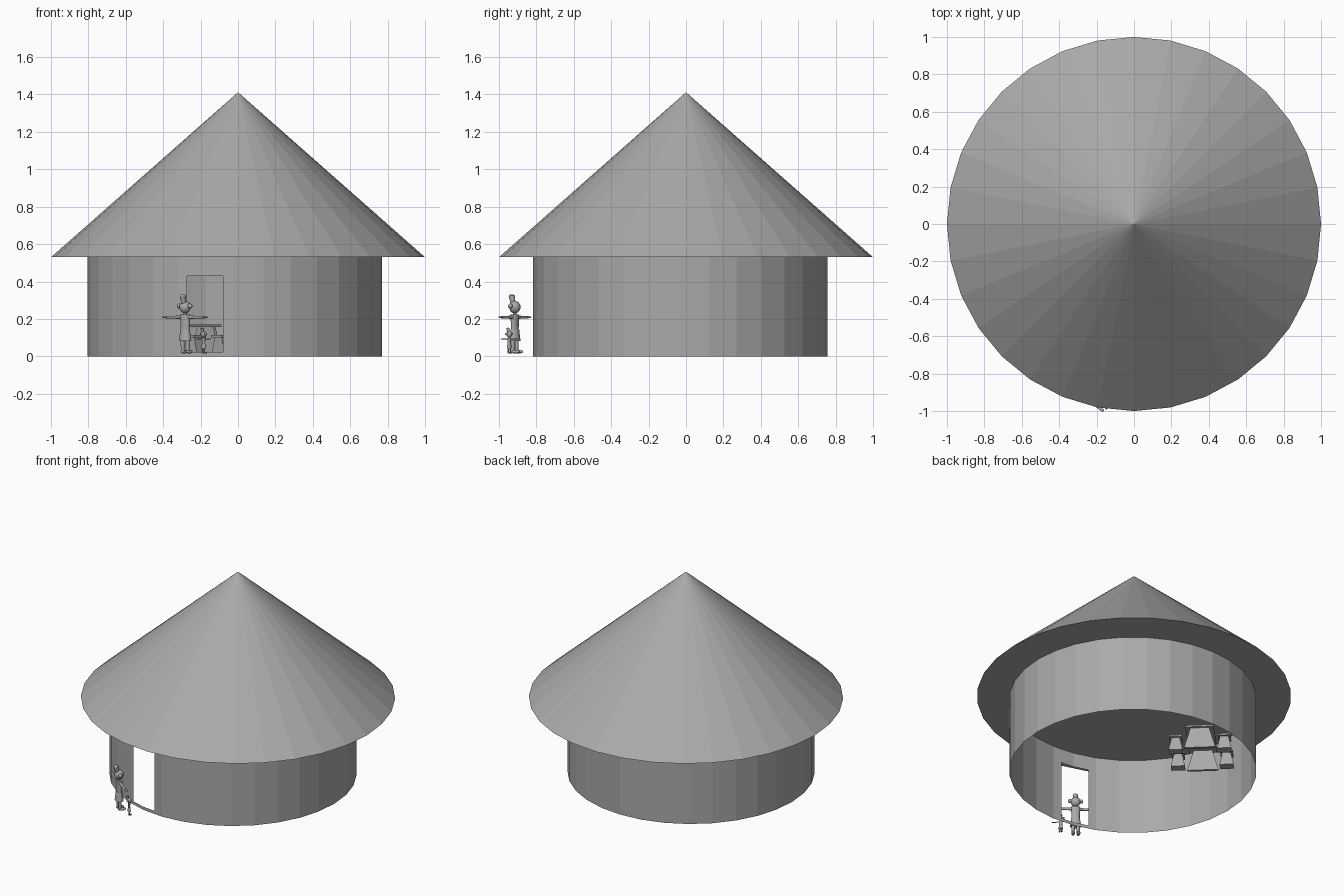
import bpy, bmesh, math
from mathutils import Vector, Matrix

if "Cube" in bpy.data.objects:
    bpy.data.objects.remove(bpy.data.objects["Cube"])

grey = bpy.data.materials.new("plain grey")
grey.diffuse_color = (0.4, 0.4, 0.4, 1)
grey.use_nodes = True
grey.node_tree.nodes["Principled BSDF"].inputs["Base Color"].default_value = grey.diffuse_color


def add(name, bm, matrix=Matrix(), smooth=False):
    bm.transform(matrix)
    me = bpy.data.meshes.new(name)
    for f in bm.faces:
        f.smooth = smooth and len(f.verts) < 5
    bm.to_mesh(me)
    bm.free()
    me.materials.append(grey)
    ob = bpy.data.objects.new(name, me)
    bpy.context.collection.objects.link(ob)
    return ob


def rod(name, a, b, r1, r2, place=Matrix(), squash=1.0, n=16, smooth=True, caps=True):
    """Tapered cylinder from a to b; squash flattens its depth."""
    a, b = Vector(a), Vector(b)
    d = b - a
    bm = bmesh.new()
    bmesh.ops.create_cone(bm, cap_ends=caps, segments=n, radius1=r1, radius2=r2, depth=d.length)
    turn = d.to_track_quat('Z', 'Y').to_matrix().to_4x4() if abs(d.x) + abs(d.y) > 1e-6 else Matrix()
    m = place @ Matrix.Translation((a + b) / 2) @ turn @ Matrix.Diagonal((1, squash, 1, 1))
    return add(name, bm, m, smooth)


def ball(name, c, size, place=Matrix()):
    bm = bmesh.new()
    bmesh.ops.create_uvsphere(bm, u_segments=16, v_segments=10, radius=1)
    return add(name, bm, place @ Matrix.Translation(c) @ Matrix.Diagonal((*size, 1)), True)


def block(name, c, size, place=Matrix(), top=1.0):
    """Box whose upper end is narrowed by the factor top in x."""
    bm = bmesh.new()
    bmesh.ops.create_cube(bm, size=1)
    for v in bm.verts:
        if v.co.z > 0:
            v.co.x *= top
    return add(name, bm, place @ Matrix.Translation(c) @ Matrix.Diagonal((*size, 1)))


# Roof: closed 32-sided cone
rod("thatched_roof", (0, 0, 0.53), (0, 0, 1.412), 1.0, 0.0, n=32, smooth=False)

# Wall: thin open ring with a doorway cut out of the front
bm = bmesh.new()
bmesh.ops.create_cone(bm, cap_ends=False, segments=32, radius1=0.787, radius2=0.787, depth=0.53)
bm.transform(Matrix.Translation((-0.0175, -0.031, 0.265)))
X0, X1, Z0, Z1 = -0.272, -0.08, 0.022, 0.43


def in_door(f, check_z):
    c = f.calc_center_median()
    return c.y < 0 and X0 < c.x < X1 and (not check_z or Z0 < c.z < Z1)


def cut(faces, co, no):
    geom = set(faces)
    for f in faces:
        geom.update(f.edges)
        geom.update(f.verts)
    bmesh.ops.bisect_plane(bm, geom=list(geom), plane_co=co, plane_no=no)


for x in (X0, X1):
    cut([f for f in bm.faces if f.calc_center_median().y < -0.4], (x, 0, 0), (1, 0, 0))
for z in (Z0, Z1):
    cut([f for f in bm.faces if in_door(f, False)], (0, 0, z), (0, 0, 1))
bmesh.ops.delete(bm, geom=[f for f in bm.faces if in_door(f, True)], context='FACES')
add("round_wall", bm)

# Table on two trapezoid end panels, turned towards the doorway
room = Matrix.Translation((-0.27, 0.345, 0.015)) @ Matrix.Rotation(math.radians(-44), 4, 'Z')
block("table_top", (0, 0, 0.148), (0.18, 0.34, 0.012), room)
for side, y in (("near", -0.145), ("far", 0.145)):
    block(f"table_panel_{side}", (0, y, 0.071), (0.2, 0.018, 0.142), room, 0.6)

# Four stools, two on each long side
for i, (sx, sy) in enumerate([(-1, -1), (-1, 1), (1, -1), (1, 1)]):
    at = room @ Matrix.Translation((sx * 0.155, sy * 0.105, 0))
    block(f"stool_seat_{i}", (0, 0, 0.092), (0.08, 0.09, 0.012), at)
    block(f"stool_base_{i}", (0, 0, 0.043), (0.09, 0.06, 0.086), at, 0.6)


def person(tag, place, head_scale=1.0):
    """Standing figure facing local +y with arms held out."""
    k = head_scale
    rod(tag + "_skirt", (0, 0, 0.068), (0, 0, 0.132), 0.036, 0.027, place, 0.75)
    rod(tag + "_torso", (0, 0, 0.13), (0, 0, 0.208), 0.026, 0.03, place, 0.65)
    rod(tag + "_neck", (0, 0, 0.2), (0, 0, 0.23), 0.009, 0.009, place)
    hz = 0.218 + 0.03 * k
    ball(tag + "_head", (0, 0, hz), (0.031 * k, 0.031 * k, 0.033 * k), place)
    rod(tag + "_top_knot", (0, -0.012 * k, hz + 0.022 * k), (0, -0.02 * k, hz + 0.06 * k),
        0.013 * k, 0.017 * k, place)
    ball(tag + "_top_knot_end", (0, -0.02 * k, hz + 0.058 * k), (0.017 * k, 0.017 * k, 0.01 * k), place)
    for side, s in (("left", -1), ("right", 1)):
        ball(f"{tag}_hair_puff_{side}", (s * 0.036 * k, -0.004, hz + 0.006), (0.013 * k,) * 3, place)
        rod(f"{tag}_arm_{side}", (s * 0.024, 0, 0.194), (s * 0.125, 0, 0.194), 0.009, 0.006, place)
        ball(f"{tag}_hand_{side}", (s * 0.133, 0, 0.194), (0.016, 0.009, 0.005), place)
        rod(f"{tag}_leg_{side}", (s * 0.016, 0, 0.008), (s * 0.016, 0, 0.08), 0.009, 0.012, place)
        ball(f"{tag}_foot_{side}", (s * 0.017, 0.014, 0.01), (0.012, 0.028, 0.01), place)


# Adult and child outside the doorway
person("adult", Matrix.Translation((-0.283, -0.915, 0.015)) @ Matrix.Rotation(math.radians(-35), 4, 'Z'))
person("child", Matrix.Translation((-0.184, -0.945, 0.015)) @ Matrix.Rotation(math.radians(-50), 4, 'Z')
       @ Matrix.Scale(0.4, 4), 1.3)
